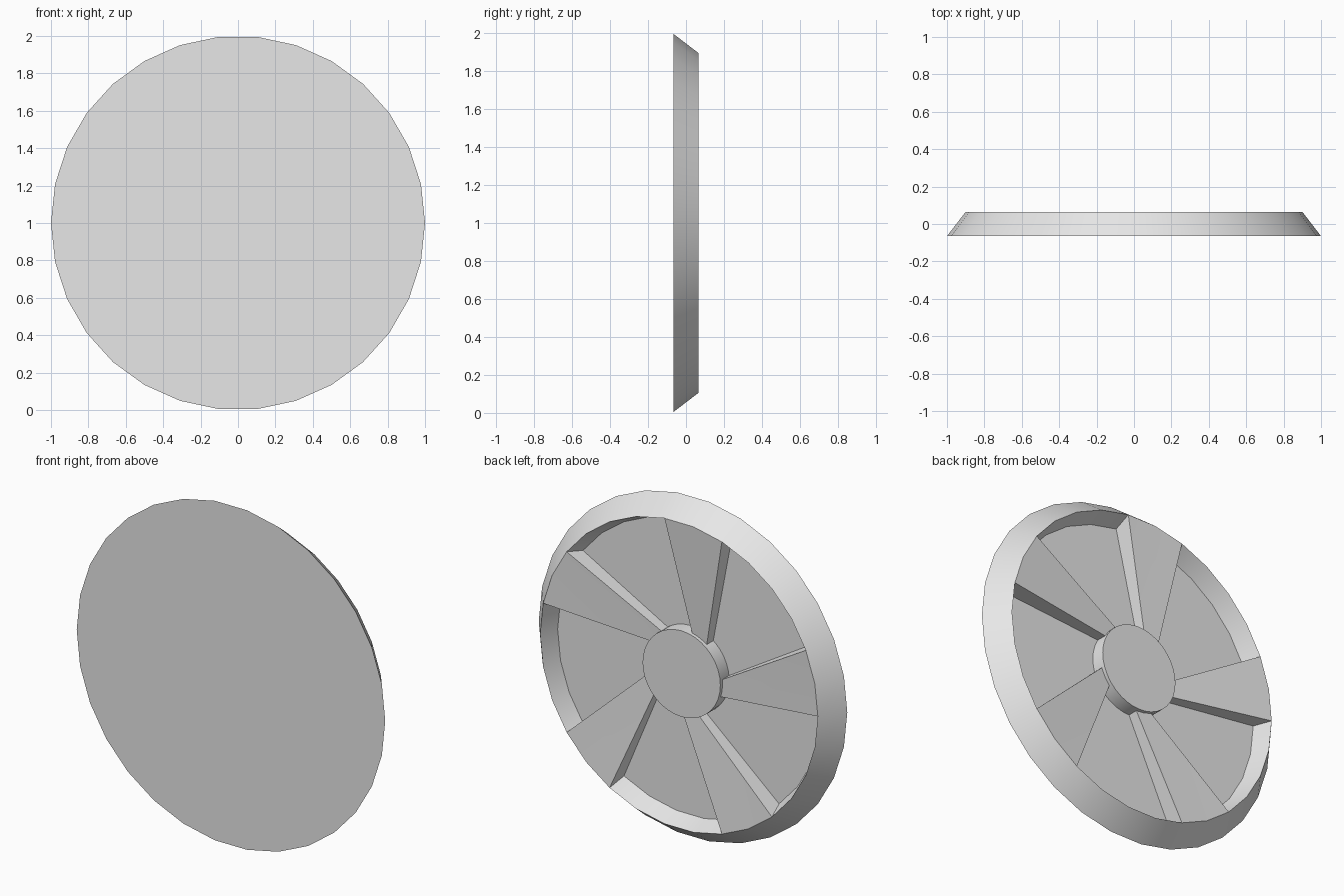
import bpy, bmesh
from math import sin, cos, radians, pi

if "Cube" in bpy.data.objects:
    bpy.data.objects.remove(bpy.data.objects["Cube"])

FRONT, FLOOR, LIP = -0.065, -0.04, 0.065
HUB_TOP, HUB_R = 0.042, 0.252
LIP_R, FLOOR_R = 0.9, 0.86

grey = bpy.data.materials.new("light_grey")
grey.use_nodes = True
grey.diffuse_color = (0.8, 0.8, 0.8, 1)
grey.node_tree.nodes["Principled BSDF"].inputs["Base Color"].default_value = (0.8, 0.8, 0.8, 1)


def polar(r, deg, y):
    return (r * cos(radians(deg)), y, 1 + r * sin(radians(deg)))


def finish(name, bm):
    bmesh.ops.recalc_face_normals(bm, faces=bm.faces)
    mesh = bpy.data.meshes.new(name)
    bm.to_mesh(mesh)
    bm.free()
    mesh.materials.append(grey)
    obj = bpy.data.objects.new(name, mesh)
    bpy.context.collection.objects.link(obj)
    bpy.ops.object.select_all(action='DESELECT')
    obj.select_set(True)
    bpy.context.view_layer.objects.active = obj
    bpy.ops.object.shade_smooth_by_angle(angle=radians(30))


def turned(name, profile, sides):
    """Closed round solid from (radius, y) rings, capped at both ends."""
    bm = bmesh.new()
    rings = [[bm.verts.new(polar(r, 360 * i / sides, y)) for i in range(sides)]
             for r, y in profile]
    for a, b in zip(rings, rings[1:]):
        for i in range(sides):
            j = (i + 1) % sides
            bm.faces.new((a[i], a[j], b[j], b[i]))
    bm.faces.new(rings[0])
    bm.faces.new(rings[-1])
    finish(name, bm)


# Dished disc with a sharp raised lip
turned("wheel_disc", [(1, FRONT), (LIP_R, LIP), (FLOOR_R, FLOOR)], 30)

# Round centre boss
turned("hub", [(HUB_R, FLOOR), (HUB_R, HUB_TOP)], 36)

# Five swept spokes that widen and rise from the hub to the lip
bm = bmesh.new()
for k in range(5):
    a = 72 * k
    outer = (a + 12, a + 24, a + 36)
    inner = (a + 55, a + 31)
    top = [bm.verts.new(polar(LIP_R, d, LIP)) for d in outer]
    top += [bm.verts.new(polar(0.245, d, 0.02)) for d in inner]
    base = [bm.verts.new(polar(FLOOR_R, d, FLOOR)) for d in outer]
    base += [bm.verts.new(polar(0.245, d, FLOOR)) for d in inner]
    for i in range(5):
        j = (i + 1) % 5
        bm.faces.new((top[i], top[j], base[j], base[i]))
    # Two quads per cap keep the surface even
    for ring in (top, base):
        bm.faces.new((ring[0], ring[1], ring[4]))
        bm.faces.new((ring[1], ring[2], ring[3], ring[4]))
finish("spokes", bm)
